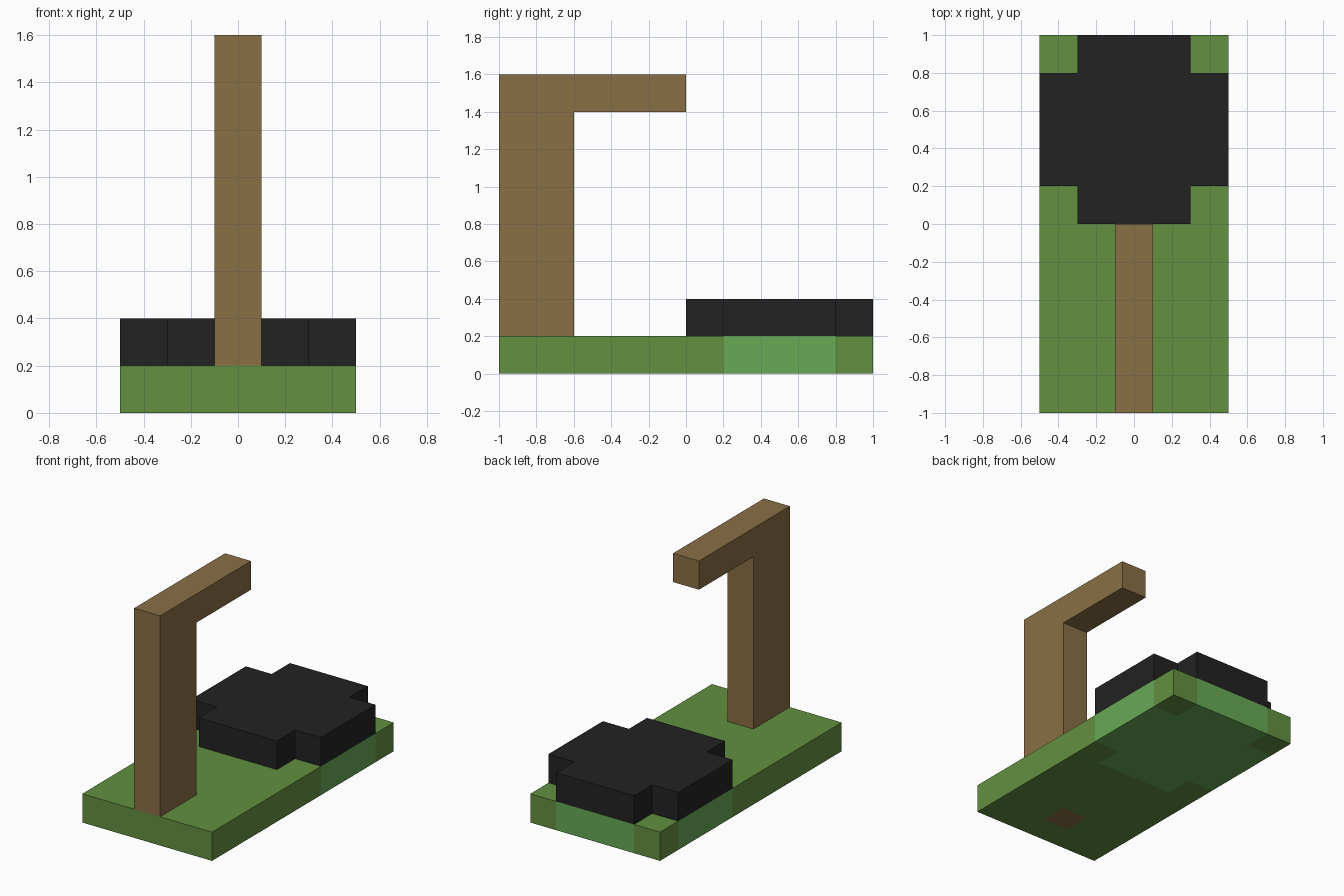
import bpy, bmesh
from mathutils import Vector

cube = bpy.data.objects.get("Cube")
if cube:
    bpy.data.objects.remove(cube, do_unlink=True)


def material(name, rgb):
    # Convert 8-bit sRGB to linear
    lin = [((c / 255 + 0.055) / 1.055) ** 2.4 for c in rgb]
    mat = bpy.data.materials.new(name)
    mat.use_nodes = True
    mat.diffuse_color = (*lin, 1)
    mat.node_tree.nodes["Principled BSDF"].inputs["Base Color"].default_value = (*lin, 1)
    return mat


GRASS = material("grass green", (98, 144, 64))
LIGHT = material("light green", (104, 170, 86))
WOOD = material("wood brown", (138, 112, 70))
BLACK = material("black", (34, 34, 34))


def finish(name, bm, mats):
    bmesh.ops.recalc_face_normals(bm, faces=bm.faces)
    mesh = bpy.data.meshes.new(name)
    bm.to_mesh(mesh)
    bm.free()
    for m in mats:
        mesh.materials.append(m)
    bpy.context.collection.objects.link(bpy.data.objects.new(name, mesh))


def prism(name, profile, direction, mat):
    """Extrude a closed outline along a direction."""
    bm = bmesh.new()
    face = bm.faces.new([bm.verts.new(p) for p in profile])
    ext = bmesh.ops.extrude_face_region(bm, geom=[face], use_keep_orig=True)
    moved = [v for v in ext["geom"] if isinstance(v, bmesh.types.BMVert)]
    bmesh.ops.translate(bm, vec=Vector(direction), verts=moved)
    finish(name, bm, [mat])


# Base slab, cut along the borders of its coloured areas
bm = bmesh.new()
bmesh.ops.create_cube(bm, size=1)
for v in bm.verts:
    v.co = (v.co.x, v.co.y * 2, v.co.z * 0.2 + 0.1)
for axis, cuts in (((1, 0, 0), (-0.3, -0.1, 0.1, 0.3)),
                   ((0, 1, 0), (-0.8, -0.6, 0, 0.2, 0.8))):
    for c in cuts:
        bmesh.ops.bisect_plane(bm, geom=bm.verts[:] + bm.edges[:] + bm.faces[:],
                               plane_co=Vector(axis) * c, plane_no=axis)
for f in bm.faces:
    x, y, z = f.calc_center_median()
    in_cross = y > 0 and (abs(x) < 0.3 or 0.2 < y < 0.8)
    if in_cross:
        f.material_index = 1
    elif z < 0.01 and abs(x) < 0.1 and -0.8 < y < -0.6:
        f.material_index = 2  # foot of the post showing underneath
finish("base", bm, [GRASS, LIGHT, WOOD])

# Thick pad with stepped corners
quarter = [(0.5, 0.3), (0.3, 0.3), (0.3, 0.5)]
outline = []
for _ in range(4):
    outline += quarter
    quarter = [(-y, x) for x, y in quarter]
prism("pad", [(x, y + 0.5, 0.2) for x, y in outline], (0, 0, 0.2), BLACK)

# Post with its overhanging arm
side = [(-1, 0.2), (-0.6, 0.2), (-0.6, 1.4), (0, 1.4), (0, 1.6), (-1, 1.6)]
prism("post_and_arm", [(-0.1, y, z) for y, z in side], (0.2, 0, 0), WOOD)
